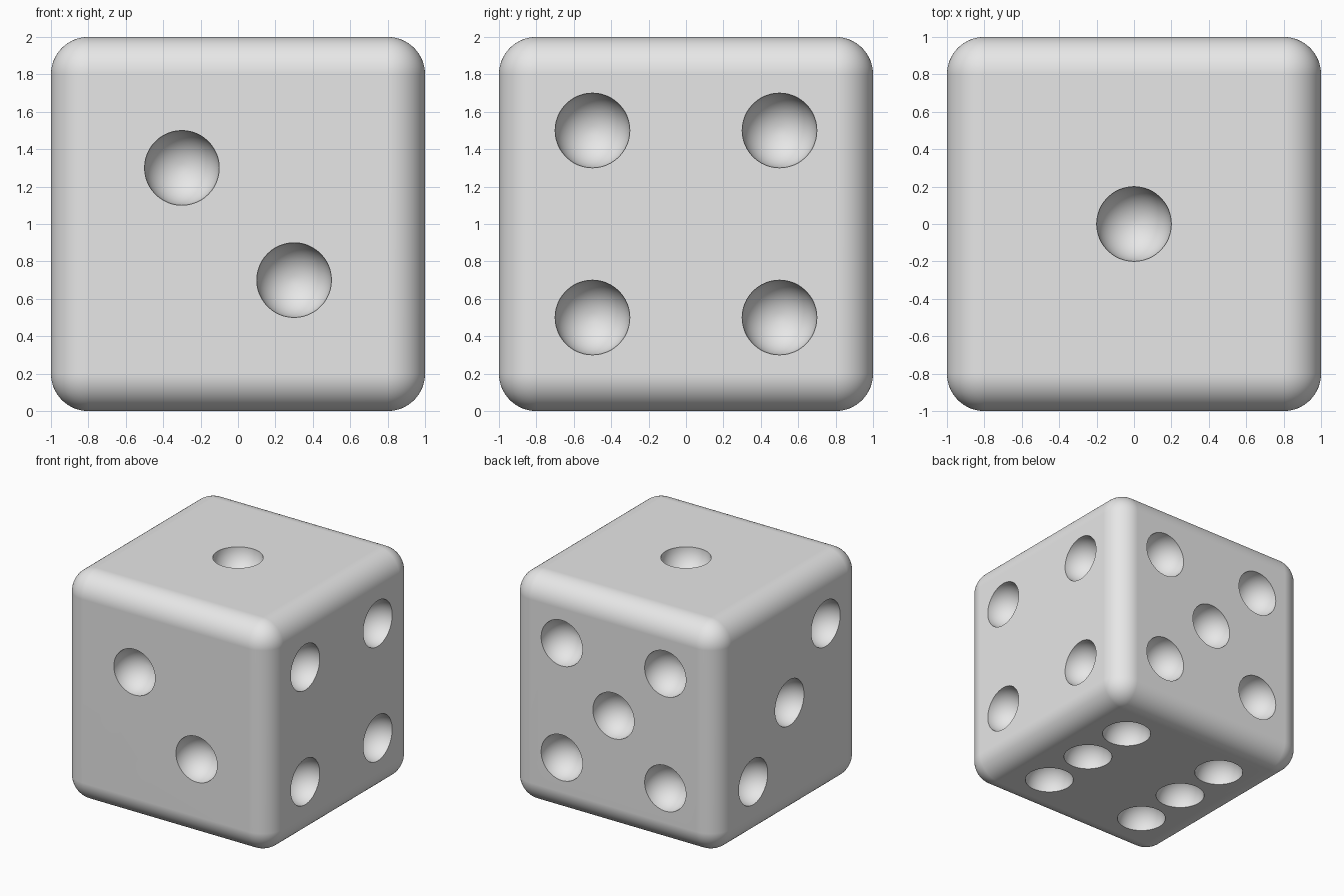
import bpy
import bmesh
from mathutils import Matrix, Vector

HALF = 1.0      # half the cube edge
ROUND = 0.2     # edge rounding radius
PIP = 0.2       # pip radius
C = 0.5         # offset of the outer pips
S = 0.3         # offset of the pips in the pair

start = bpy.data.objects.get("Cube")
if start:
    bpy.data.objects.remove(start, do_unlink=True)


def new_object(name, bm):
    mesh = bpy.data.meshes.new(name)
    bm.to_mesh(mesh)
    bm.free()
    obj = bpy.data.objects.new(name, mesh)
    bpy.context.collection.objects.link(obj)
    obj.location.z = HALF
    return obj


grey = bpy.data.materials.new("light_grey")
grey.use_nodes = True
grey.diffuse_color = (0.8, 0.8, 0.8, 1)
grey.node_tree.nodes["Principled BSDF"].inputs["Base Color"].default_value = grey.diffuse_color

# Rounded cube body
bm = bmesh.new()
bmesh.ops.create_cube(bm, size=2 * HALF)
body = new_object("die_body", bm)
body.data.materials.append(grey)
bevel = body.modifiers.new("rounded_edges", "BEVEL")
bevel.width = ROUND
bevel.segments = 16

# Pip layouts: outward direction, rightward direction, positions (right, up)
X, Y, Z = Vector((1, 0, 0)), Vector((0, 1, 0)), Vector((0, 0, 1))
corners = [(a, b) for a in (-C, C) for b in (-C, C)]
faces = [
    (Z, X, [(0, 0)]),
    (-Y, X, [(-S, S), (S, -S)]),
    (-X, -Y, [(-C, -C), (0, 0), (C, C)]),
    (X, Y, corners),
    (Y, -X, corners + [(0, 0)]),
    (-Z, X, corners + [(-C, 0), (C, 0)]),
]

# Spherical cutters centred on the faces, poles pointing outward
bm = bmesh.new()
for out, right, pips in faces:
    up = out.cross(right)
    turn = Matrix((right, up, out)).transposed().to_4x4()
    for a, b in pips:
        spot = Matrix.Translation(out * HALF + right * a + up * b)
        bmesh.ops.create_uvsphere(bm, u_segments=48, v_segments=25,
                                  radius=PIP, matrix=spot @ turn)
cutter = new_object("pip_cutter", bm)
cutter.data.materials.append(grey)
cutter.hide_render = True

# Hollow out the pips
cut = body.modifiers.new("pips", "BOOLEAN")
cut.operation = "DIFFERENCE"
cut.solver = "EXACT"
cut.object = cutter

bpy.ops.object.select_all(action="DESELECT")
body.select_set(True)
bpy.context.view_layer.objects.active = body
for name in ("rounded_edges", "pips"):
    bpy.ops.object.modifier_apply(modifier=name)
bpy.data.objects.remove(cutter, do_unlink=True)

# Smooth curves, crisp pip rims, flat sides
bpy.ops.object.shade_smooth_by_angle()
normals = body.modifiers.new("flat_sides", "WEIGHTED_NORMAL")
normals.keep_sharp = True
